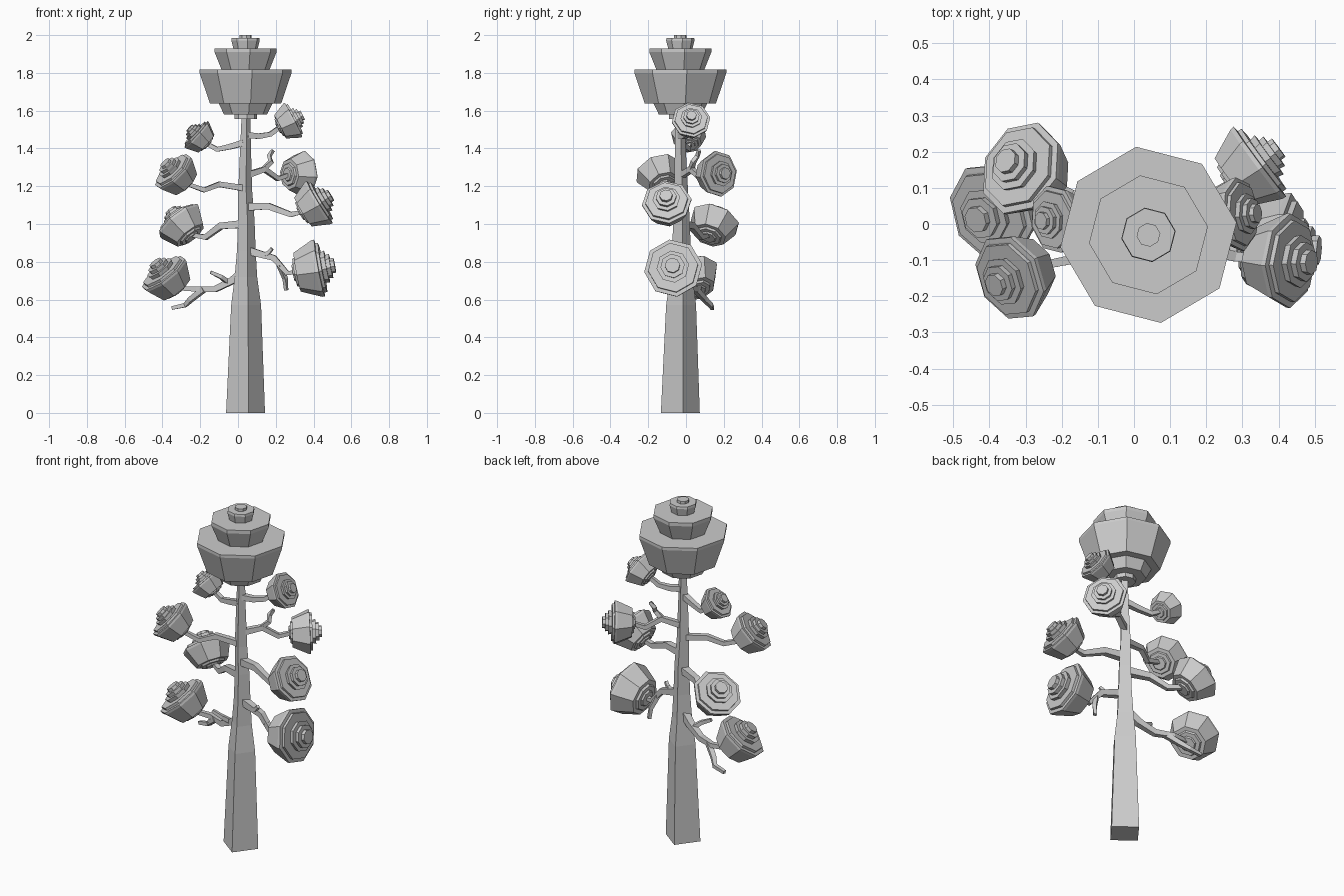
import bpy, bmesh, math
from mathutils import Vector

PHASE = math.radians(8)


def loft(name, rings):
    """Flat-faced skin over equal-length point rings, capped at both ends."""
    bm = bmesh.new()
    vs = [[bm.verts.new(p) for p in ring] for ring in rings]
    n = len(vs[0])
    for a, b in zip(vs, vs[1:]):
        for i in range(n):
            j = (i + 1) % n
            bm.faces.new((a[i], a[j], b[j], b[i]))
    bm.faces.new(vs[0][::-1])
    bm.faces.new(vs[-1])
    bmesh.ops.recalc_face_normals(bm, faces=bm.faces)
    me = bpy.data.meshes.new(name)
    bm.to_mesh(me)
    bm.free()
    ob = bpy.data.objects.new(name, me)
    bpy.context.collection.objects.link(ob)
    return ob


def ring(center, axis, r, n, phase=PHASE):
    q = Vector(axis).to_track_quat('Z', 'Y')
    c = Vector(center)
    return [c + q @ Vector((r * math.cos(phase + math.tau * i / n),
                            r * math.sin(phase + math.tau * i / n), 0))
            for i in range(n)]


def upright_ring(x, y, z, r, n):
    return [Vector((x + r * math.cos(PHASE + math.tau * i / n),
                    y + r * math.sin(PHASE + math.tau * i / n), z))
            for i in range(n)]


def branch(name, pts, r0, r1):
    pts = [Vector(p) for p in pts]
    rings = []
    for i, p in enumerate(pts):
        d = pts[min(i + 1, len(pts) - 1)] - pts[max(i - 1, 0)]
        r = r0 + (r1 - r0) * i / (len(pts) - 1)
        rings.append(ring(p, d, r, 4, math.pi / 4))
    return loft(name, rings)


# Square tapering trunk
trunk = [(0.040, -0.030, 0.0, 0.104), (0.043, -0.026, 0.57, 0.080),
         (0.042, -0.024, 0.72, 0.060), (0.044, -0.024, 0.86, 0.050),
         (0.044, -0.024, 1.02, 0.044), (0.038, -0.026, 1.18, 0.037),
         (0.040, -0.030, 1.40, 0.029), (0.042, -0.030, 1.60, 0.022)]
loft("trunk", [upright_ring(x, y, z, r, 4) for x, y, z, r in trunk])

# Tiered octagonal crown: (radius, height)
crown = [(0.06, 1.555), (0.06, 1.58), (0.115, 1.58), (0.143, 1.637),
         (0.19, 1.637), (0.246, 1.80), (0.246, 1.817), (0.236, 1.817),
         (0.128, 1.817), (0.166, 1.91), (0.166, 1.93), (0.158, 1.93),
         (0.065, 1.93), (0.076, 1.972), (0.074, 1.985), (0.033, 1.985),
         (0.033, 2.0)]
loft("crown", [upright_ring(0.04, -0.03, z, r, 8) for r, z in crown])

# Tiered leaf clump: (radius, distance along axis), in units of clump radius
clump = [(0.28, 0.0), (0.32, 0.06), (0.48, 0.06), (0.52, 0.14), (0.68, 0.14),
         (0.99, 0.82), (1.0, 0.92), (0.90, 0.93), (0.86, 0.93), (0.86, 1.03),
         (0.52, 1.03), (0.56, 1.18), (0.40, 1.18), (0.42, 1.32), (0.26, 1.32),
         (0.26, 1.45)]
# name: centre, axis, radius
clumps = {
    "left_1": ((-0.375, 0.04, 0.715), (-0.55, -0.25, 0.72), 0.142),
    "left_2": ((-0.295, 0.145, 0.995), (-0.55, 0.28, 0.70), 0.135),
    "left_3": ((-0.325, -0.14, 1.26), (-0.62, -0.30, 0.65), 0.125),
    "left_4": ((-0.205, 0.015, 1.46), (-0.70, -0.08, 0.65), 0.095),
    "right_1": ((0.395, -0.066, 0.76), (0.96, -0.05, 0.18), 0.155),
    "right_2": ((0.405, -0.10, 1.10), (0.82, -0.06, 0.50), 0.132),
    "right_3": ((0.325, 0.155, 1.265), (0.78, 0.58, 0.03), 0.122),
    "right_4": ((0.272, 0.026, 1.54), (0.86, 0.04, 0.45), 0.103),
}
for name, (c, axis, r) in clumps.items():
    c, a = Vector(c), Vector(axis).normalized()
    loft("leaf_clump_" + name,
         [ring(c + a * (t - 0.68) * r, a, k * r, 8) for k, t in clump])


def clump_base(name):
    c, axis, r = clumps[name]
    return Vector(c) - Vector(axis).normalized() * r * 0.5


# Limbs from the trunk into each clump
limbs = {
    "left_1": [(0.03, -0.02, 0.75), (-0.03, 0.0, 0.70), (-0.12, 0.03, 0.655),
               (-0.22, 0.07, 0.655)],
    "left_2": [(0.03, -0.02, 1.0), (-0.09, 0.03, 0.99), (-0.17, 0.08, 0.93)],
    "left_3": [(0.03, -0.03, 1.19), (-0.10, -0.06, 1.21), (-0.18, -0.10, 1.18)],
    "left_4": [(0.03, -0.03, 1.43), (-0.04, -0.01, 1.41), (-0.11, 0.01, 1.395)],
    "right_1": [(0.05, -0.03, 0.86), (0.12, -0.04, 0.84), (0.19, -0.05, 0.82),
                (0.26, -0.06, 0.74)],
    "right_2": [(0.04, -0.03, 1.09), (0.16, -0.06, 1.095), (0.28, -0.09, 1.05)],
    "right_3": [(0.05, -0.02, 1.26), (0.14, 0.03, 1.29), (0.21, 0.08, 1.24)],
    "right_4": [(0.05, -0.03, 1.47), (0.11, -0.01, 1.465), (0.17, 0.01, 1.475)],
}
for name, pts in limbs.items():
    low = 0.029 if name.endswith(("1", "2")) else 0.023
    branch("branch_" + name, pts + [clump_base(name)], low, 0.015)

# Bare forked twigs
branch("twig_left_low", [(-0.18, 0.05, 0.655), (-0.25, 0.10, 0.60),
                         (-0.28, 0.13, 0.57), (-0.35, 0.14, 0.555)], 0.021, 0.013)
branch("twig_left_up", [(-0.05, 0.01, 0.69), (-0.09, -0.02, 0.72),
                        (-0.145, -0.03, 0.745)], 0.018, 0.012)
branch("twig_right_up", [(0.11, -0.04, 0.835), (0.16, -0.06, 0.845),
                         (0.18, -0.07, 0.87)], 0.017, 0.011)
branch("twig_right_down", [(0.22, -0.055, 0.785), (0.25, -0.03, 0.71),
                           (0.255, -0.02, 0.65)], 0.018, 0.012)
branch("twig_right_high", [(0.13, 0.025, 1.285), (0.175, 0.04, 1.33),
                           (0.165, 0.06, 1.36), (0.185, 0.07, 1.39)], 0.018, 0.012)
